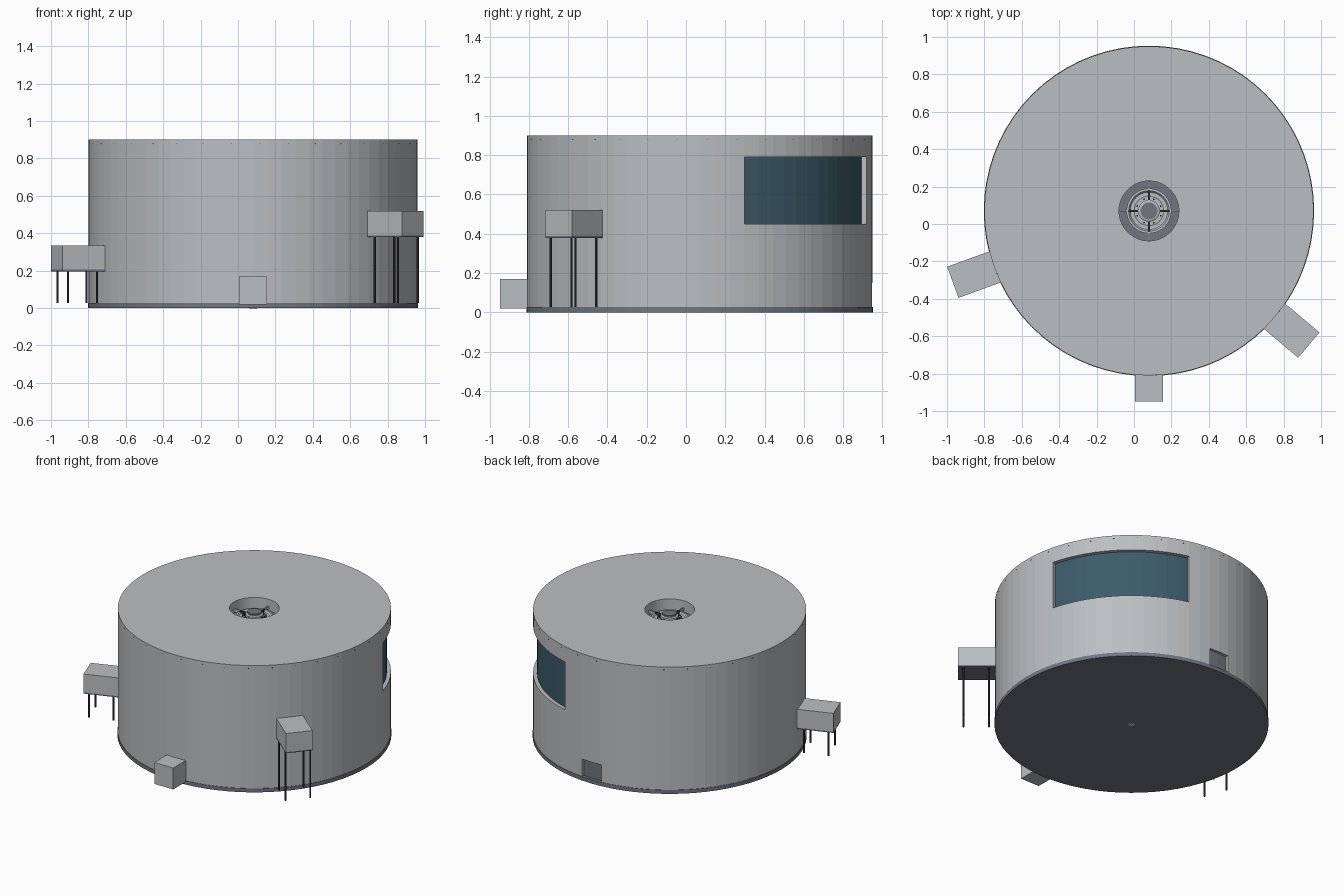
import bpy, bmesh, math
from mathutils import Matrix, Vector

if "Cube" in bpy.data.objects:
    bpy.data.objects.remove(bpy.data.objects["Cube"])

CX, CY, R = 0.08, 0.07, 0.88      # drum axis and radius
GLASS_R = 0.854


def material(name, rgb):
    m = bpy.data.materials.new(name)
    m.diffuse_color = (*rgb, 1)
    m.use_nodes = True
    m.node_tree.nodes["Principled BSDF"].inputs["Base Color"].default_value = m.diffuse_color
    return m


WALL = material("light grey", (0.50, 0.52, 0.535))
TRIM = material("blue grey", (0.17, 0.18, 0.22))
DARK = material("dark grey", (0.045, 0.045, 0.05))
GLASS = material("teal glass", (0.045, 0.105, 0.14))


def finish(name, bm, *mats):
    bmesh.ops.recalc_face_normals(bm, faces=bm.faces[:])
    mesh = bpy.data.meshes.new(name)
    bm.to_mesh(mesh)
    bm.free()
    for m in mats:
        mesh.materials.append(m)
    ob = bpy.data.objects.new(name, mesh)
    bpy.context.collection.objects.link(ob)
    return ob


def lathe(profile, segs):
    """Revolve (radius, height) points around the drum axis."""
    bm = bmesh.new()
    rings = []
    for i in range(segs):
        a = 2 * math.pi * i / segs
        rings.append([bm.verts.new((CX + r * math.cos(a), CY + r * math.sin(a), z))
                      for r, z in profile])
    for i in range(segs):
        p, q = rings[i], rings[(i + 1) % segs]
        for j in range(len(profile) - 1):
            bm.faces.new((p[j], q[j], q[j + 1], p[j + 1]))
    bmesh.ops.remove_doubles(bm, verts=bm.verts[:], dist=1e-5)
    return bm


def radial(az, r, side=0.0, z=0.0):
    """Matrix at distance r along azimuth az, local x pointing outwards."""
    a = math.radians(az)
    return (Matrix.Translation((CX, CY, z)) @ Matrix.Rotation(a, 4, 'Z')
            @ Matrix.Translation((r, side, 0)))


def box(bm, az, r0, r1, width, z0, z1):
    m = radial(az, (r0 + r1) / 2, 0, (z0 + z1) / 2)
    bmesh.ops.create_cube(bm, size=1,
                          matrix=m @ Matrix.Diagonal((r1 - r0, width, z1 - z0, 1)))


def post(bm, az, r, side, radius, z0, z1, segs=8):
    bmesh.ops.create_cone(bm, cap_ends=True, segments=segs, radius1=radius,
                          radius2=radius, depth=z1 - z0,
                          matrix=radial(az, r, side, (z0 + z1) / 2))


# Drum with roof and central well
bm = lathe([(0, 0.025), (R, 0.025), (R, 0.15), (R, 0.45), (R, 0.79), (R, 0.90),
            (0.16, 0.90), (0.16, 0.82), (0, 0.82)], 72)
bmesh.ops.recalc_face_normals(bm, faces=bm.faces[:])


def recess(az0, az1, z0, z1, radius, index):
    picked = []
    for f in bm.faces:
        c = f.calc_center_median()
        az = math.degrees(math.atan2(c.y - CY, c.x - CX))
        if az0 < az < az1 and z0 < c.z < z1 and abs(f.normal.z) < 0.1 \
                and math.hypot(c.x - CX, c.y - CY) > 0.8:
            picked.append(f)
    geom = bmesh.ops.extrude_face_region(bm, geom=picked)["geom"]
    bmesh.ops.delete(bm, geom=[f for f in picked if f.is_valid], context='FACES_ONLY')
    for v in geom:
        if isinstance(v, bmesh.types.BMVert):
            s = radius / math.hypot(v.co.x - CX, v.co.y - CY)
            v.co.x, v.co.y = CX + (v.co.x - CX) * s, CY + (v.co.y - CY) * s
        elif isinstance(v, bmesh.types.BMFace):
            v.material_index = index


recess(15, 75, 0.45, 0.79, GLASS_R, 1)     # curved window
recess(85, 95, 0.025, 0.15, 0.86, 2)       # small rear hatch
for f in bm.faces:                         # floor of the well
    c = f.calc_center_median()
    if abs(c.z - 0.82) < 0.001 and math.hypot(c.x - CX, c.y - CY) < 0.16:
        f.material_index = 2
finish("drum", bm, WALL, GLASS, TRIM)

# Base plate and the small plug beneath it
finish("base_plate", lathe([(0, 0), (0.883, 0), (0.883, 0.027), (0, 0.027)], 72), TRIM)
finish("base_plug", lathe([(0, -0.001), (0.022, -0.001), (0.022, 0.01), (0, 0.01)], 24), WALL)

# Mechanism inside the roof well
finish("well_dish", lathe([(0, 0.815), (0.12, 0.815), (0.12, 0.845), (0.108, 0.845),
                           (0.10, 0.835), (0, 0.835)], 40), WALL)
finish("well_ring", lathe([(0.082, 0.83), (0.082, 0.841), (0.076, 0.841), (0.076, 0.83)], 40), TRIM)
finish("well_hub", lathe([(0, 0.83), (0.058, 0.83), (0.058, 0.86), (0.048, 0.865),
                          (0.048, 0.868), (0, 0.868)], 32), WALL)
finish("hub_cap", lathe([(0, 0.865), (0.045, 0.865), (0.045, 0.876), (0, 0.876)], 32), TRIM)
bm = bmesh.new()
for k in range(4):
    box(bm, 90 * k, 0.055, 0.112, 0.012, 0.832, 0.852)
for k in range(8):
    post(bm, 22.5 + 45 * k, 0.068, 0, 0.005, 0.83, 0.852)
finish("well_spokes", bm, DARK)
bm = bmesh.new()
for k in range(4):
    box(bm, 90 * k, 0.112, 0.158, 0.009, 0.83, 0.853)
finish("well_brackets", bm, WALL)

# Small rivets below the roof edge
bm = bmesh.new()
for k in range(36):
    box(bm, 10 * k + 2.5, R - 0.004, R + 0.001, 0.008, 0.877, 0.881)
finish("rim_rivets", bm, TRIM)

# Side pods raised on four legs
for side, az, z0, z1 in (("left", 200, 0.205, 0.335), ("right", -40, 0.388, 0.52)):
    bm = bmesh.new()
    box(bm, az, 0.87, 1.116, 0.177, z0, z1)
    finish(side + "_pod", bm, WALL)
    bm = bmesh.new()
    box(bm, az, 0.87, 1.116, 0.177, z0 - 0.009, z0)
    finish(side + "_pod_floor", bm, TRIM)
    bm = bmesh.new()
    for a in (-0.082, 0.082):
        for b in (-0.082, 0.082):
            post(bm, az, 1.0 + a, b, 0.006, 0.028, z0 - 0.005)
    finish(side + "_pod_legs", bm, DARK)

# Low entrance box at the front
bm = bmesh.new()
box(bm, -90, 0.87, 1.018, 0.148, 0.018, 0.17)
finish("front_box", bm, WALL)
